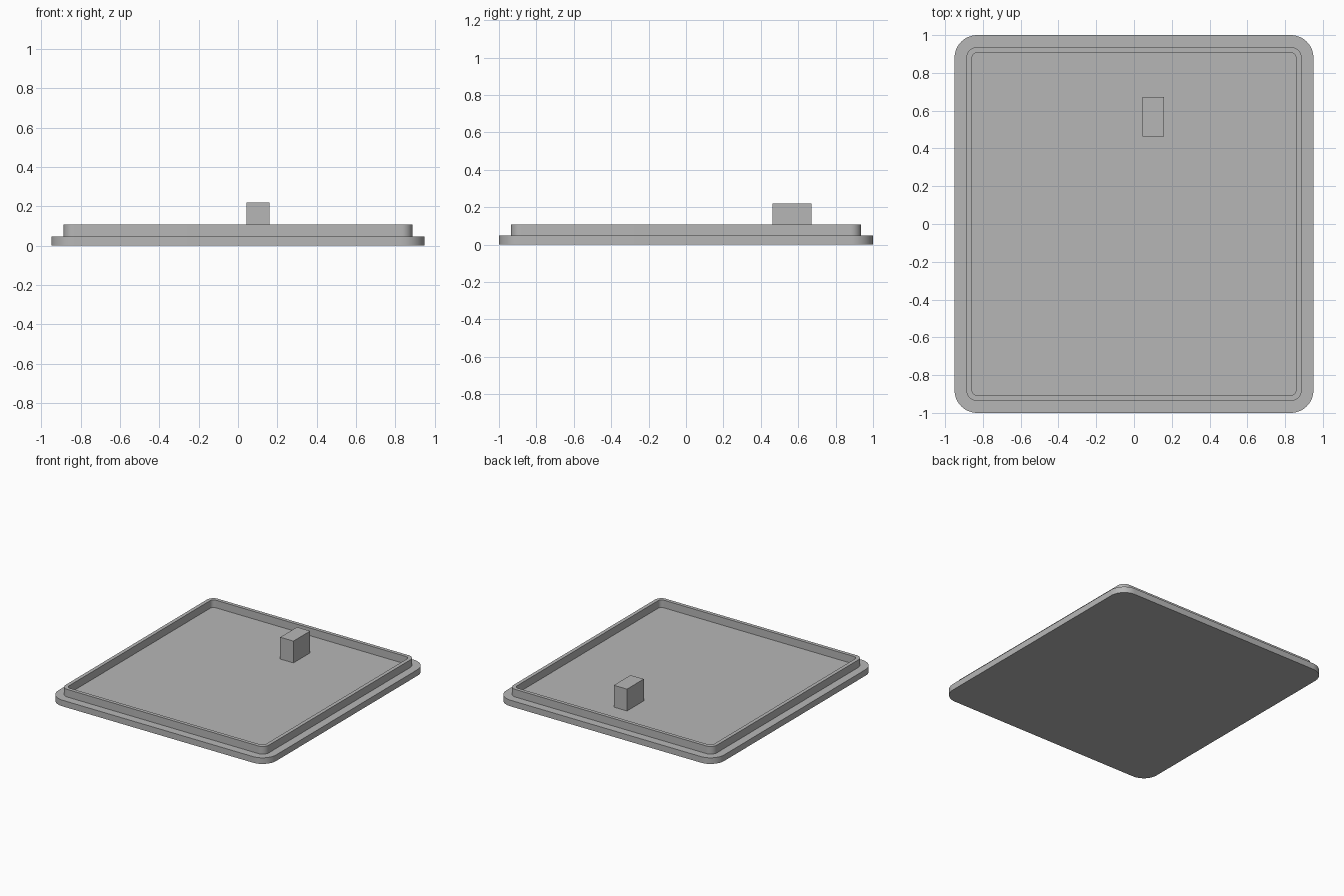
import bpy
import bmesh
from math import cos, sin, pi, radians

cube = bpy.data.objects.get("Cube")
if cube:
    bpy.data.objects.remove(cube, do_unlink=True)

grey = bpy.data.materials.new("plain_grey")
grey.use_nodes = True
colour = (0.47, 0.47, 0.47, 1)
grey.diffuse_color = colour
grey.node_tree.nodes["Principled BSDF"].inputs["Base Color"].default_value = colour

STEPS = 12  # segments per rounded corner
FLOOR, RIM_TOP, BLOCK_TOP = 0.048, 0.108, 0.22


def rounded_loop(bm, half_x, half_y, radius, z):
    """Ring of vertices around a rounded rectangle."""
    verts = []
    for corner, (sx, sy) in enumerate([(1, 1), (-1, 1), (-1, -1), (1, -1)]):
        for i in range(STEPS + 1):
            a = (corner + i / STEPS) * pi / 2
            verts.append(bm.verts.new((sx * (half_x - radius) + radius * cos(a),
                                       sy * (half_y - radius) + radius * sin(a), z)))
    return verts


def finish(bm, name):
    bmesh.ops.recalc_face_normals(bm, faces=bm.faces)
    mesh = bpy.data.meshes.new(name)
    bm.to_mesh(mesh)
    bm.free()
    mesh.materials.append(grey)
    obj = bpy.data.objects.new(name, mesh)
    bpy.context.collection.objects.link(obj)
    return obj


# Lid: flange plate, raised rim and recessed floor as one closed shell
bm = bmesh.new()
flange, rim_outer, rim_inner = (0.95, 1.0, 0.12), (0.887, 0.936, 0.055), (0.858, 0.908, 0.03)
profile = [(flange, 0), (flange, FLOOR), (rim_outer, FLOOR),
           (rim_outer, RIM_TOP), (rim_inner, RIM_TOP), (rim_inner, FLOOR)]
loops = [rounded_loop(bm, *shape, z) for shape, z in profile]
for low, high in zip(loops, loops[1:]):
    for i in range(len(low)):
        j = (i + 1) % len(low)
        bm.faces.new((low[i], low[j], high[j], high[i]))
bm.faces.new(loops[0])
bm.faces.new(loops[-1])
lid = finish(bm, "lid")
bpy.ops.object.select_all(action='DESELECT')
lid.select_set(True)
bpy.context.view_layer.objects.active = lid
bpy.ops.object.shade_smooth_by_angle(angle=radians(30))

# Small upright block on the floor
bm = bmesh.new()
bmesh.ops.create_cube(bm, size=1)
bottom = FLOOR - 0.005
bmesh.ops.scale(bm, vec=(0.115, 0.209, BLOCK_TOP - bottom), verts=bm.verts)
bmesh.ops.translate(bm, vec=(0.102, 0.567, (BLOCK_TOP + bottom) / 2), verts=bm.verts)
finish(bm, "block")
